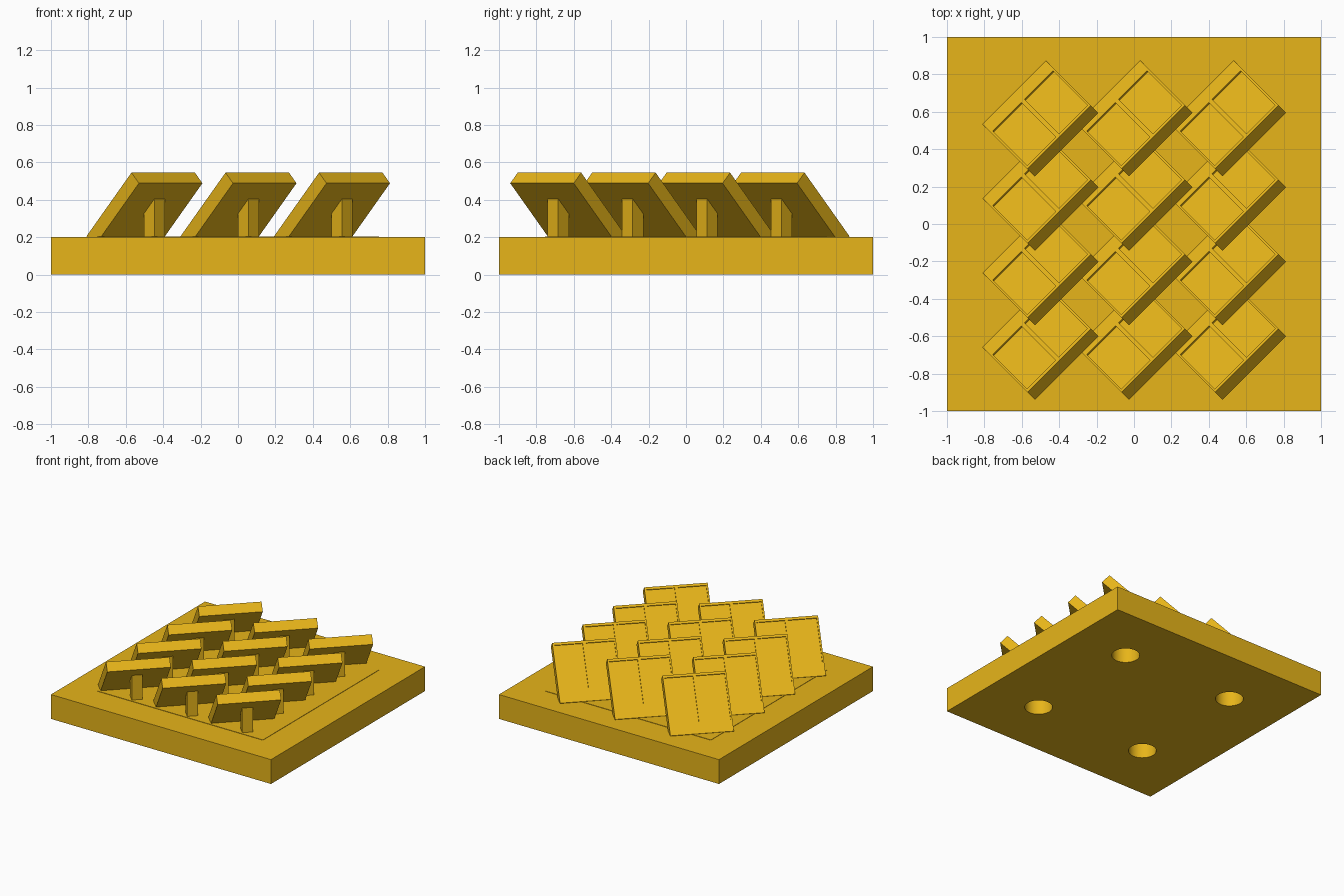
import bpy
from math import radians
from mathutils import Matrix, Vector

if "Cube" in bpy.data.objects:
    bpy.data.objects.remove(bpy.data.objects["Cube"])

gold = bpy.data.materials.new("gold")
gold.diffuse_color = (0.80, 0.46, 0.01, 1)
gold.use_nodes = True
gold.node_tree.nodes["Principled BSDF"].inputs["Base Color"].default_value = gold.diffuse_color


def box(name, size, loc):
    bpy.ops.mesh.primitive_cube_add(size=1, location=loc)
    ob = bpy.context.object
    ob.name = name
    ob.scale = size
    bpy.ops.object.transform_apply(location=True, rotation=False, scale=True)
    ob.data.materials.append(gold)
    return ob


def cut(ob, cutters):
    # Carve the cutters out of the part, then remove them
    for c in cutters:
        m = ob.modifiers.new("cut", "BOOLEAN")
        m.operation = "DIFFERENCE"
        m.solver = "EXACT"
        m.object = c
        c.hide_render = True
        bpy.context.view_layer.objects.active = ob
        bpy.ops.object.modifier_apply(modifier=m.name)
        bpy.data.objects.remove(c)


# Base slab with four blind holes underneath
base = box("base", (2, 2, 0.2), (0, 0, 0.1))
holes = []
for x in (-0.51, 0.51):
    for y in (-0.51, 0.51):
        bpy.ops.mesh.primitive_cylinder_add(vertices=48, radius=0.105, depth=0.3,
                                            location=(x, y, 0))
        holes.append(bpy.context.object)
cut(base, holes)
bpy.ops.object.select_all(action="DESELECT")
base.select_set(True)
bpy.context.view_layer.objects.active = base
bpy.ops.object.shade_smooth_by_angle()

# Thin raised plate on top of the base
box("top_plate", (1.51, 1.51, 0.014), (0, 0, 0.196))

# Panel with two shallow recessed cells on its upper face
L, T, D = 0.48, 0.08, 0.01
panel = box("panel", (L, L, T), (0, 0, 0))
cut(panel, [box("cell_cutter", (0.216, 0.368, 2 * D), (s * 0.12, 0.036, T / 2))
            for s in (-1, 1)])

# Post: side profile with a slanted top, extruded across its width
profile = [(-0.04, 0.195), (0.04, 0.195), (0.04, 0.405), (-0.04, 0.325)]
verts = [(x, y, z) for x in (-0.04, 0.04) for y, z in profile]
faces = [(3, 2, 1, 0), (4, 5, 6, 7)] + [(i, (i + 1) % 4, (i + 1) % 4 + 4, i + 4)
                                        for i in range(4)]
post_mesh = bpy.data.meshes.new("post")
post_mesh.from_pydata(verts, [], faces)
post_mesh.materials.append(gold)
post_mesh.flip_normals() if post_mesh.polygons[0].normal.x > 0 else None

# Array of tilted panels and their posts, turned towards a corner
yaw = Matrix.Rotation(radians(-135), 4, "Z")
tilt = Matrix.Rotation(radians(45), 4, "X")
panel_mesh = panel.data
bpy.data.objects.remove(panel)
for x in (-0.5, 0.003, 0.503):
    for row in range(4):
        y = -0.63 + 0.398 * row
        p = bpy.data.objects.new("panel", panel_mesh)
        p.matrix_world = Matrix.Translation((x, y, 0.347)) @ yaw @ tilt
        q = bpy.data.objects.new("post", post_mesh)
        q.matrix_world = Matrix.Translation((x, y, 0)) @ yaw @ Matrix.Translation((0, 0.075, 0))
        for ob in (p, q):
            bpy.context.collection.objects.link(ob)
